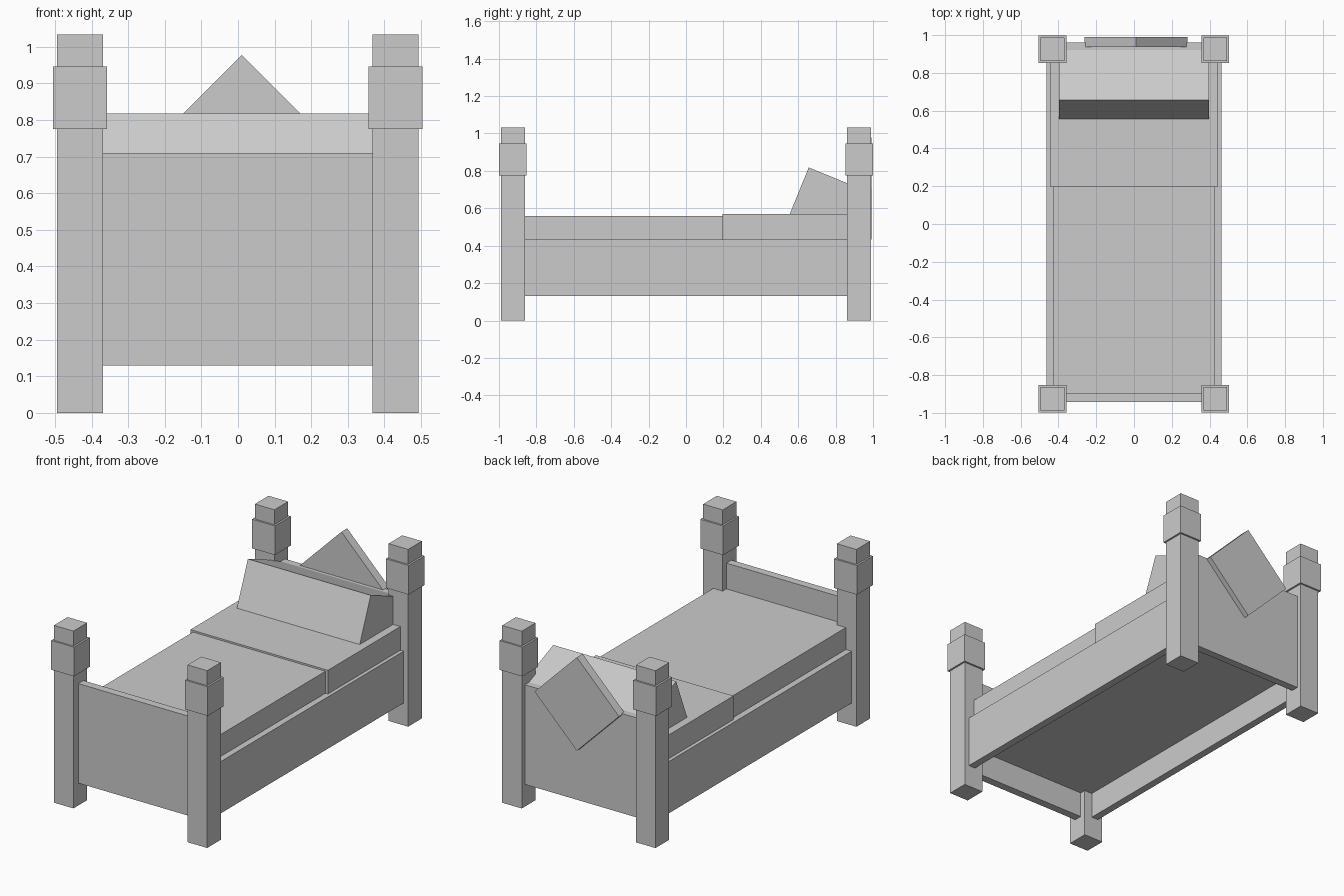
import bpy
import math

if "Cube" in bpy.data.objects:
    bpy.data.objects.remove(bpy.data.objects["Cube"])

grey = bpy.data.materials.new("plain_grey")
grey.diffuse_color = (0.6, 0.6, 0.6, 1)
grey.use_nodes = True
grey.node_tree.nodes["Principled BSDF"].inputs["Base Color"].default_value = grey.diffuse_color


def box(name, x, y, z, tilt=(0, 0, 0)):
    """Box from (min, max) ranges, optionally rotated about its centre."""
    centre = [(a + b) / 2 for a, b in (x, y, z)]
    bpy.ops.mesh.primitive_cube_add(size=1, location=centre)
    ob = bpy.context.object
    ob.name = name
    size = [b - a for a, b in (x, y, z)]
    for v in ob.data.vertices:
        v.co = [c * s for c, s in zip(v.co, size)]
    ob.rotation_euler = tilt
    ob.data.materials.append(grey)
    return ob


def around(c, half):
    return (c - half, c + half)


# Four corner posts with thicker collars
for sx, side in ((-1, "left"), (1, "right")):
    for sy, end in ((-1, "foot"), (1, "head")):
        px, py = sx * 0.431 - 0.001, sy * 0.925
        box(f"{end}_{side}_post", around(px, 0.063), around(py, 0.063), (0, 1.033))
        box(f"{end}_{side}_collar", around(px, 0.0735), around(py, 0.0735), (0.776, 0.946))

# Side rails
for s, side in ((-1, "left"), (1, "right")):
    box(f"{side}_rail", sorted((s * 0.42, s * 0.464)), (-0.92, 0.92), (0.13, 0.432))

# End boards
box("footboard", (-0.42, 0.42), (-0.943, -0.896), (0.13, 0.71))
box("headboard", (-0.42, 0.42), (0.915, 0.96), (0.13, 0.71))

# Mattress and the slightly larger sheet at the head end
box("mattress", (-0.427, 0.427), (-0.91, 0.93), (0.28, 0.56))
box("sheet", (-0.443, 0.443), (0.195, 0.93), (0.40, 0.57))

# Leaning pillow: front lower corner sits on the sheet
a = math.radians(22.2)
h, d = 0.268, 0.296
cy = 0.555 + math.sin(a) * h / 2 + math.cos(a) * d / 2
cz = 0.57 + math.cos(a) * h / 2 - math.sin(a) * d / 2
box("pillow", (-0.396, 0.396), around(cy, d / 2), around(cz, h / 2), (-a, 0, 0))

# Square plaque set on its corner on the headboard
box("plaque", around(0.01, 0.1925), (0.938, 0.991), around(0.705, 0.1925), (0, math.pi / 4, 0))
